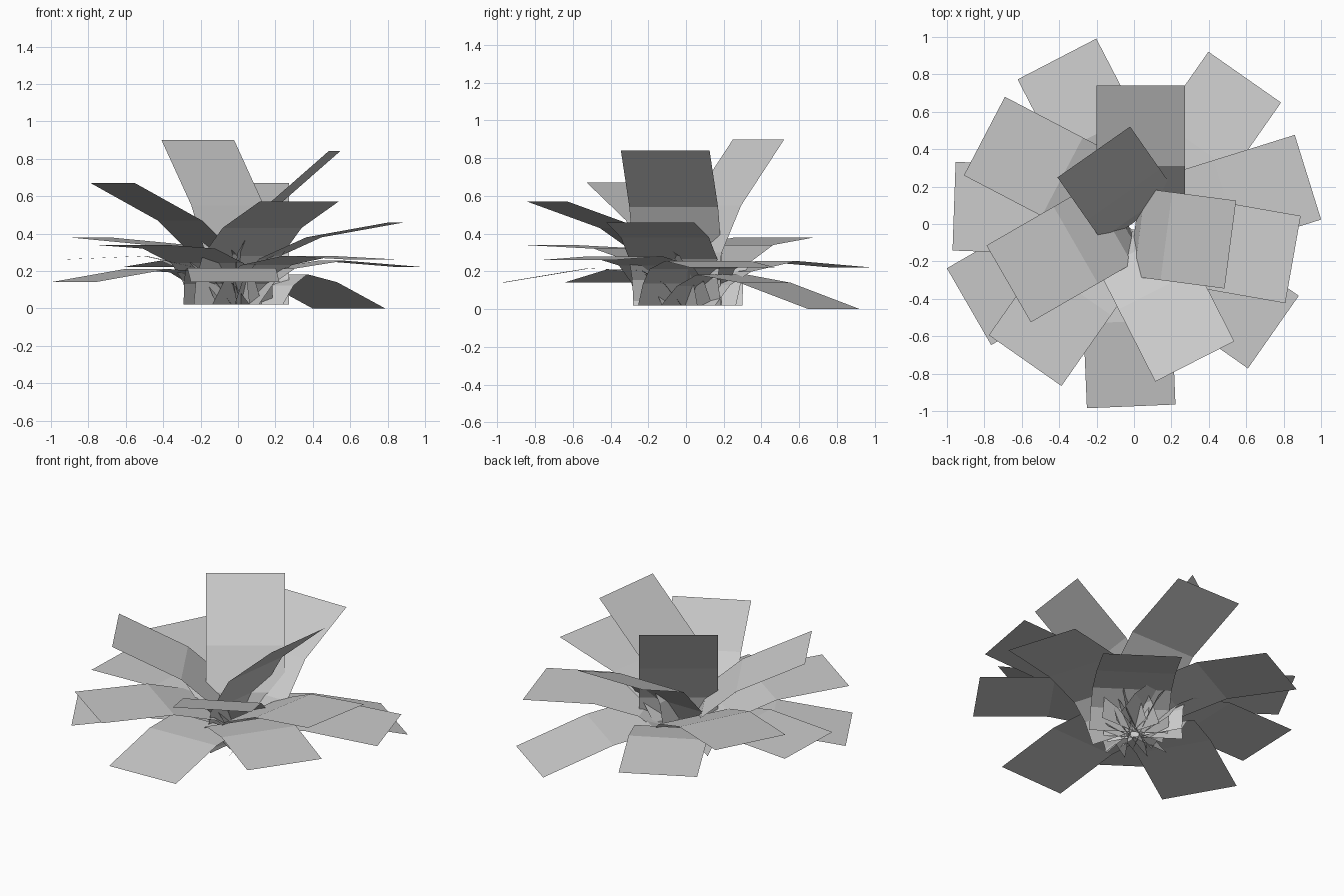
import bpy, math
from mathutils import Vector

if "Cube" in bpy.data.objects:
    bpy.data.objects.remove(bpy.data.objects["Cube"])

WIDTH = 0.474        # every leaf is a strip of the same width
BASE = (0.03, 0.02)  # radius and height where the strips start
LOWER = 0.56         # strip length from the base to the outer fold

# tip centre x, y, z, heading in degrees, outer fold radius and height
LEAVES = [
    (-0.215, 0.385, 0.90, 125, 0.16, 0.55),
    (0.515, -0.11, 0.84, 352.5, 0.18, 0.54),
    (0.037, 0.74, 0.67, 90, 0.31, 0.49),
    (-0.67, -0.32, 0.67, 210, 0.326, 0.47),
    (0.325, -0.735, 0.57, 297, 0.37, 0.43),
    (0.85, -0.19, 0.46, 350, 0.42, 0.38),
    (-0.80, 0.47, 0.38, 152.4, 0.457, 0.34),
    (-0.582, -0.73, 0.34, 235, 0.47, 0.32),
    (0.745, -0.578, 0.26, 325, 0.49, 0.28),
    (-0.962, 0.095, 0.26, 178, 0.50, 0.28),
    (-0.412, 0.882, 0.22, 117.4, 0.52, 0.255),
    (0.93, 0.25, 0.22, 17.3, 0.51, 0.255),
    (-0.882, -0.442, 0.14, 210, 0.53, 0.21),
    (-0.015, -0.975, 0.14, 272.4 - 4.8 + 4.8, 0.52, 0.215),
    (0.592, 0.785, 0.0, 55, 0.535, 0.14),
]


def bulge(a, b, height):
    """Point halfway from a to b, pushed up and inward."""
    d = (b - a).normalized()
    return (a + b) / 2 + Vector((-d.y, d.x)) * height


def leaf(name, x, y, z, heading, fold_r, fold_z):
    ang = math.radians(heading)
    out = Vector((math.cos(ang), math.sin(ang), 0))
    side = Vector((-out.y, out.x, 0)) * WIDTH / 2
    tip = Vector((x, y, 0))
    tip_r = tip.dot(out)
    # side profile: base, two inner folds, outer fold, tip
    base, fold = Vector(BASE), Vector((fold_r, fold_z))
    half = (fold - base).length / 2
    mid = bulge(base, fold, math.sqrt(max(0.0, (LOWER / 2) ** 2 - half ** 2)))
    profile = [base, bulge(base, mid, 0.025), mid, fold, Vector((tip_r, z))]
    verts = []
    for p in profile:
        c = tip + out * (p.x - tip_r) + Vector((0, 0, p.y))
        verts += [c - side, c + side]
    faces = [(i, i + 2, i + 3, i + 1) for i in range(0, len(verts) - 2, 2)]
    mesh = bpy.data.meshes.new(name)
    mesh.from_pydata([v[:] for v in verts], [], faces)
    obj = bpy.data.objects.new(name, mesh)
    bpy.context.collection.objects.link(obj)


# Rosette of folded leaf strips
for n, data in enumerate(LEAVES, 1):
    leaf(f"leaf_{n:02d}", *data)
